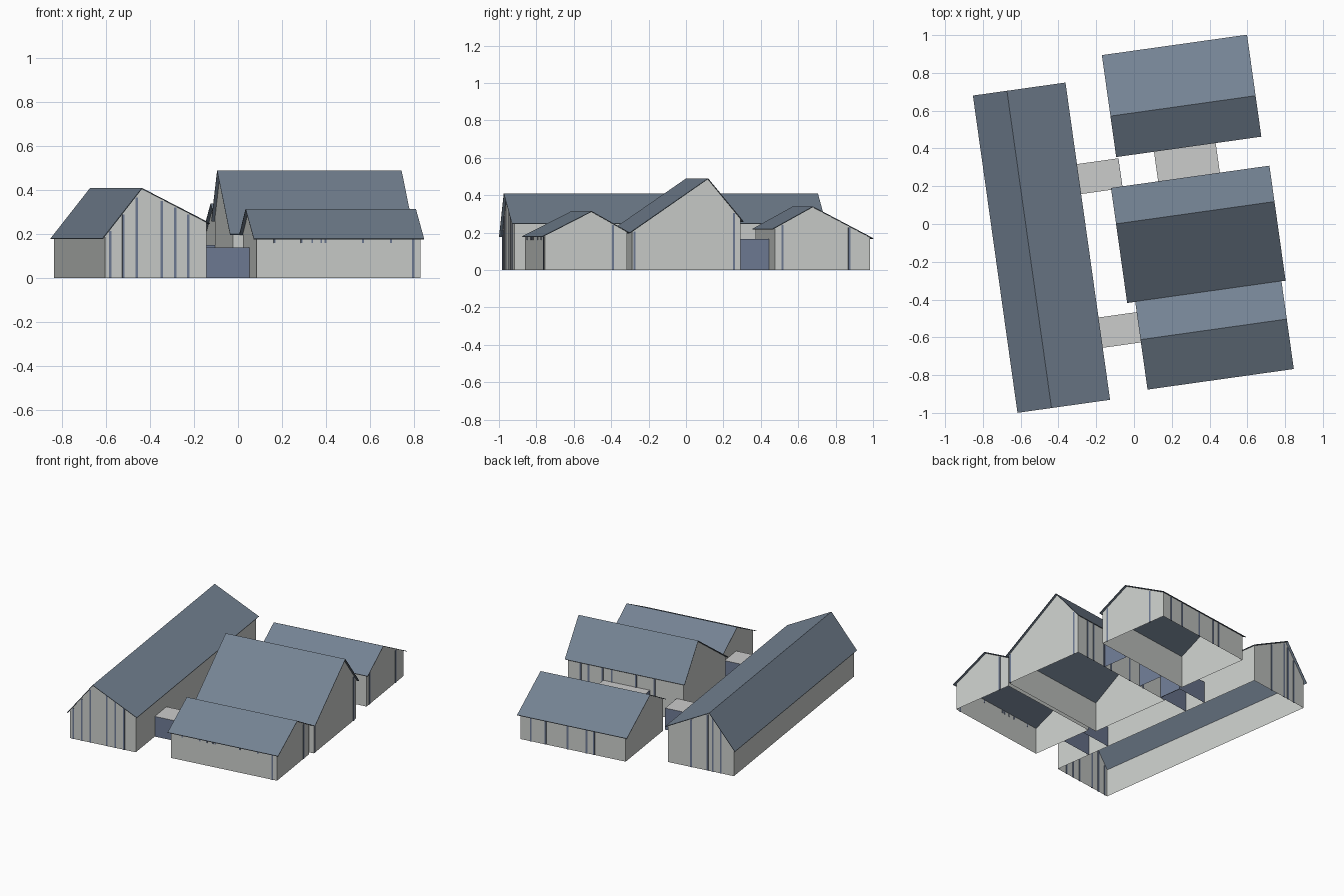
import bpy, math

cube = bpy.data.objects.get("Cube")
if cube:
    bpy.data.objects.remove(cube, do_unlink=True)

TURN = math.radians(8)   # the whole site is turned on plan
INSET = 0.015            # roof overhang
STRIP = 0.011            # window strip width


def material(name, rgb):
    m = bpy.data.materials.new(name)
    m.use_nodes = True
    colour = (*rgb, 1)
    m.diffuse_color = colour
    m.node_tree.nodes["Principled BSDF"].inputs["Base Color"].default_value = colour
    return m


WALL = material("pale_grey_wall", (0.60, 0.62, 0.60))
ROOF = material("slate_blue_roof", (0.175, 0.225, 0.29))
GLASS = material("blue_glass", (0.16, 0.20, 0.30))
FLAT = material("light_grey_flat_roof", (0.60, 0.605, 0.60))


def add(name, verts, faces, mats, indices=None):
    mesh = bpy.data.meshes.new(name)
    mesh.from_pydata(verts, [], faces)
    for m in mats:
        mesh.materials.append(m)
    if indices:
        mesh.polygons.foreach_set("material_index", indices)
    mesh.update()
    obj = bpy.data.objects.new(name, mesh)
    obj.rotation_euler.z = TURN
    bpy.context.collection.objects.link(obj)
    return obj


def box(name, lo, hi, mat):
    verts = [(x, y, z) for x in (lo[0], hi[0]) for y in (lo[1], hi[1]) for z in (lo[2], hi[2])]
    faces = [(0, 1, 3, 2), (4, 6, 7, 5), (0, 4, 5, 1), (2, 3, 7, 6), (0, 2, 6, 4), (1, 5, 7, 3)]
    return add(name, verts, faces, [mat])


class House:
    """Gabled block: ends = span along the ridge, profile = (across, height) at eave, ridge, eave."""

    def __init__(self, name, ends, profile, swap=False):
        self.name, self.ends, self.profile, self.swap = name, ends, profile, swap
        self.walls = (ends[0] + INSET, ends[1] - INSET)
        self.sides = (profile[0][0] + INSET, profile[2][0] - INSET)
        self.build()

    def place(self, along, across, z):
        return (across, along, z) if self.swap else (along, across, z)

    def height(self, s):
        a, r, b = self.profile
        e = a if s < r[0] else b
        return e[1] + (r[1] - e[1]) * (s - e[0]) / (r[0] - e[0])

    def build(self):
        # Roof: two thin slopes
        verts = [self.place(l, s, z) for l in self.ends for s, z in self.profile]
        roof = add(self.name + "_roof", verts, [(0, 3, 4, 1), (1, 4, 5, 2)], [ROOF])
        if self.swap:
            roof.data.flip_normals()
        thick = roof.modifiers.new("thickness", "SOLIDIFY")
        thick.thickness, thick.offset = 0.004, -1
        # Walls: open shell with pentagonal gables
        s0, s1 = self.sides
        ridge = self.profile[1][0]
        outline = [(s0, 0), (s0, self.height(s0) - 0.003), (ridge, self.height(ridge) - 0.003),
                   (s1, self.height(s1) - 0.003), (s1, 0)]
        verts = [self.place(l, s, z) for l in self.walls for s, z in outline]
        faces = [(0, 1, 2, 3, 4), (9, 8, 7, 6, 5), (0, 5, 6, 1), (4, 3, 8, 9)]
        walls = add(self.name + "_walls", verts, faces, [WALL])
        if not self.swap:
            walls.data.flip_normals()

    def strip(self, label, l, s, z0, z1):
        lo, hi = self.place(l[0], s[0], z0), self.place(l[1], s[1], z1)
        box(f"{self.name}_{label}", lo, hi, GLASS)

    def gable_strips(self, end, fractions):
        l, (s0, s1) = self.walls[end], self.sides
        for f in fractions:
            s = s0 + f * (s1 - s0)
            a, b = s - STRIP / 2, s + STRIP / 2
            top = min(self.height(a), self.height(b)) - 0.008
            self.strip("gable_window", (l - 0.003, l + 0.003), (a, b), 0, top)

    def side_strips(self, side, fractions, bottom=0, width=STRIP):
        s, (l0, l1) = self.sides[side], self.walls
        for f in fractions:
            l = l0 + f * (l1 - l0)
            self.strip("side_window", (l - width / 2, l + width / 2), (s - 0.003, s + 0.003),
                       bottom, self.height(s) - 0.008)


# The four gabled blocks
long_barn = House("long_barn", (-0.904, 0.792), [(-0.75, 0.18), (-0.568, 0.41), (-0.255, 0.25)], True)
back_house = House("back_house", (-0.044, 0.732), [(0.364, 0.22), (0.583, 0.34), (0.909, 0.17)])
middle_house = House("middle_house", (-0.094, 0.753), [(-0.409, 0.20), (0.014, 0.49), (0.206, 0.26)])
front_house = House("front_house", (-0.051, 0.731), [(-0.878, 0.18), (-0.611, 0.315), (-0.405, 0.20)])

# Narrow full-height windows
long_barn.gable_strips(0, (0.05, 0.18, 0.31, 0.56, 0.69, 0.82))
long_barn.gable_strips(1, (0.2, 0.32, 0.4, 0.65))
back_house.side_strips(1, (0.3, 0.37, 0.55, 0.76, 0.9))
back_house.gable_strips(1, (0.08, 0.78))
middle_house.side_strips(1, (0.25, 0.41, 0.62, 0.7, 0.82, 0.89))
middle_house.gable_strips(1, (0.02, 0.94))
front_house.gable_strips(1, (0.83,))
front_house.side_strips(0, (0.955,))
front_house.side_strips(0, (0.11, 0.275, 0.34, 0.395, 0.42, 0.65, 0.82), 0.16, 0.008)


# Glazed links with flat roofs; the glass closes the two open sides
def link(name, u, v, z, along_u):
    verts = [(x, y, h) for h in (0, z) for x, y in
             ((u[0], v[0]), (u[1], v[0]), (u[1], v[1]), (u[0], v[1]))]
    sides = [(0, 1, 5, 4), (2, 3, 7, 6)] if along_u else [(1, 2, 6, 5), (3, 0, 4, 7)]
    add(name, verts, [(4, 5, 6, 7)] + sides, [FLAT, GLASS], [0, 1, 1])


link("front_link", (-0.27, -0.036), (-0.626, -0.464), 0.14, True)
link("west_link", (-0.27, -0.035), (0.196, 0.356), 0.15, True)
link("back_link", (0.158, 0.488), (0.191, 0.379), 0.165, False)
# East end of the west link, between the two houses
box("west_link_end_glass", (-0.037, 0.196, 0), (-0.033, 0.356, 0.149), GLASS)
